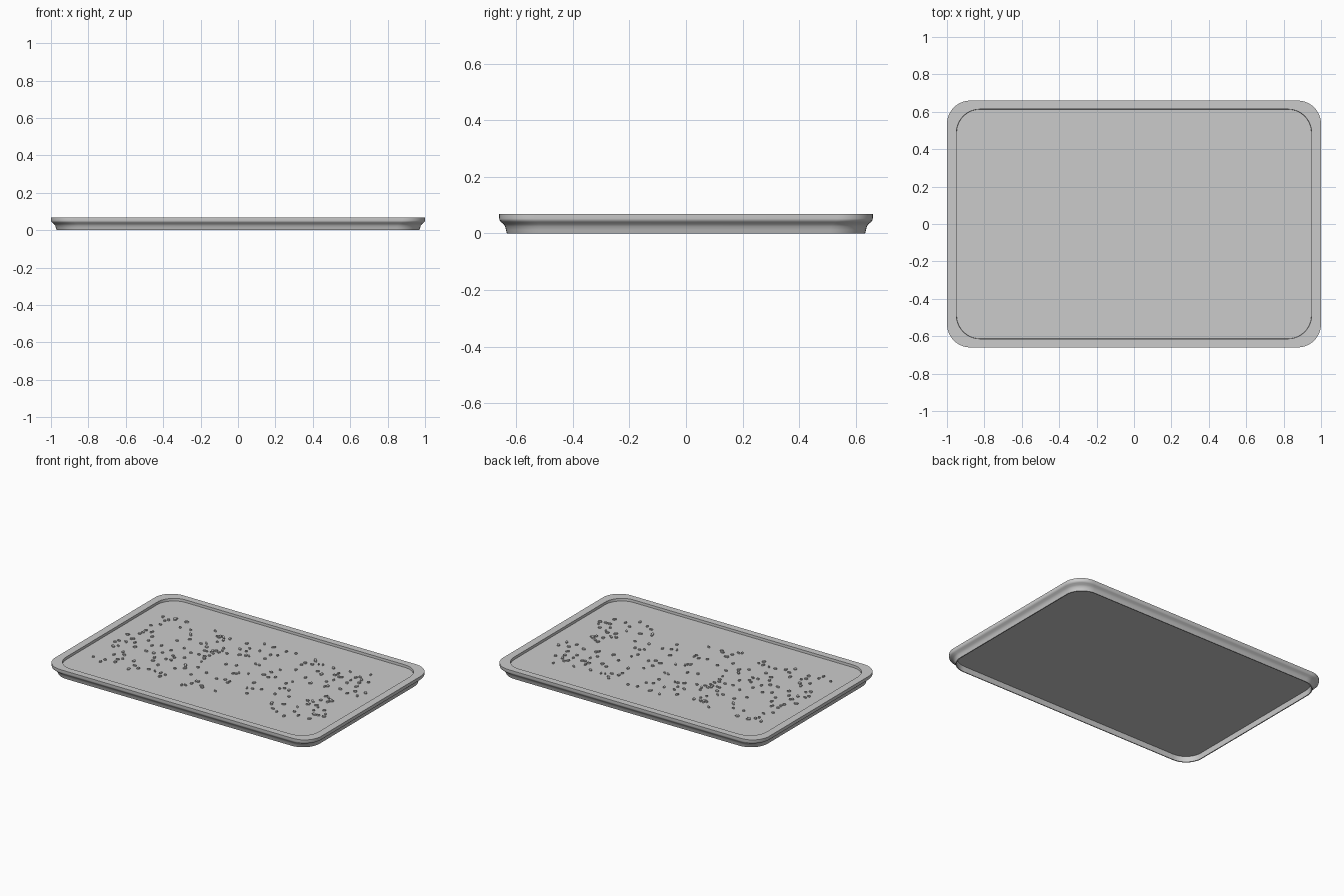
import bpy, bmesh, math, random

if "Cube" in bpy.data.objects:
    bpy.data.objects.remove(bpy.data.objects["Cube"])

random.seed(4)
FLOOR = 0.051


def rounded_loop(bm, hx, hy, r, z, steps=10):
    """Ring of vertices around a rounded rectangle."""
    ring = []
    for i, (sx, sy) in enumerate([(1, 1), (-1, 1), (-1, -1), (1, -1)]):
        for k in range(steps + 1):
            a = math.pi / 2 * (i + k / steps)
            ring.append(bm.verts.new((sx * (hx - r) + r * math.cos(a),
                                      sy * (hy - r) + r * math.sin(a), z)))
    return ring


def finish(bm, name, angle):
    bmesh.ops.recalc_face_normals(bm, faces=bm.faces)
    mesh = bpy.data.meshes.new(name)
    bm.to_mesh(mesh)
    bm.free()
    ob = bpy.data.objects.new(name, mesh)
    bpy.context.collection.objects.link(ob)
    bpy.ops.object.select_all(action='DESELECT')
    ob.select_set(True)
    bpy.context.view_layer.objects.active = ob
    bpy.ops.object.shade_smooth_by_angle(angle=math.radians(angle))
    return ob


# Tray: profile of (inset from the outer edge, height, corner radius),
# from the hollow underside, round the foot and lip, to the floor
profile = [(0.036, 0.036, 0.12), (0.033, 0.0, 0.12),
           (0.027, 0.0, 0.125), (0.024, 0.012, 0.125), (0.021, 0.024, 0.125),
           (0.015, 0.033, 0.125), (0.006, 0.040, 0.125), (0.001, 0.046, 0.125),
           (0.0, 0.052, 0.125), (0.0, 0.068, 0.125),
           (0.046, 0.068, 0.125), (0.047, FLOOR, 0.125)]
bm = bmesh.new()
rings = [rounded_loop(bm, 1.0 - d * 1.1, 0.66 - d, r, z) for d, z, r in profile]
for a, b in zip(rings, rings[1:]):
    n = len(a)
    for i in range(n):
        j = (i + 1) % n
        bm.faces.new((a[i], a[j], b[j], b[i]))
bm.faces.new(rings[0][::-1])
bm.faces.new(rings[-1])
finish(bm, "tray", 40)

# Crumbs: small grains scattered over the tray floor
bm = bmesh.new()
for _ in range(220):
    x, y = random.uniform(-0.85, 0.85), random.uniform(-0.4, 0.4)
    w, d, turn = random.uniform(0.009, 0.014), random.uniform(0.006, 0.010), random.uniform(0, 6.28)
    low, high = [], []
    for k in range(6):
        a = k * math.pi / 3
        u, v = w * math.cos(a), d * math.sin(a)
        px = x + u * math.cos(turn) - v * math.sin(turn)
        py = y + u * math.sin(turn) + v * math.cos(turn)
        low.append(bm.verts.new((px, py, FLOOR - 0.002)))
        high.append(bm.verts.new((px, py, FLOOR + 0.008)))
    bm.faces.new(high)
    bm.faces.new(low[::-1])
    for i in range(6):
        j = (i + 1) % 6
        bm.faces.new((low[i], low[j], high[j], high[i]))
finish(bm, "crumbs", 30)
